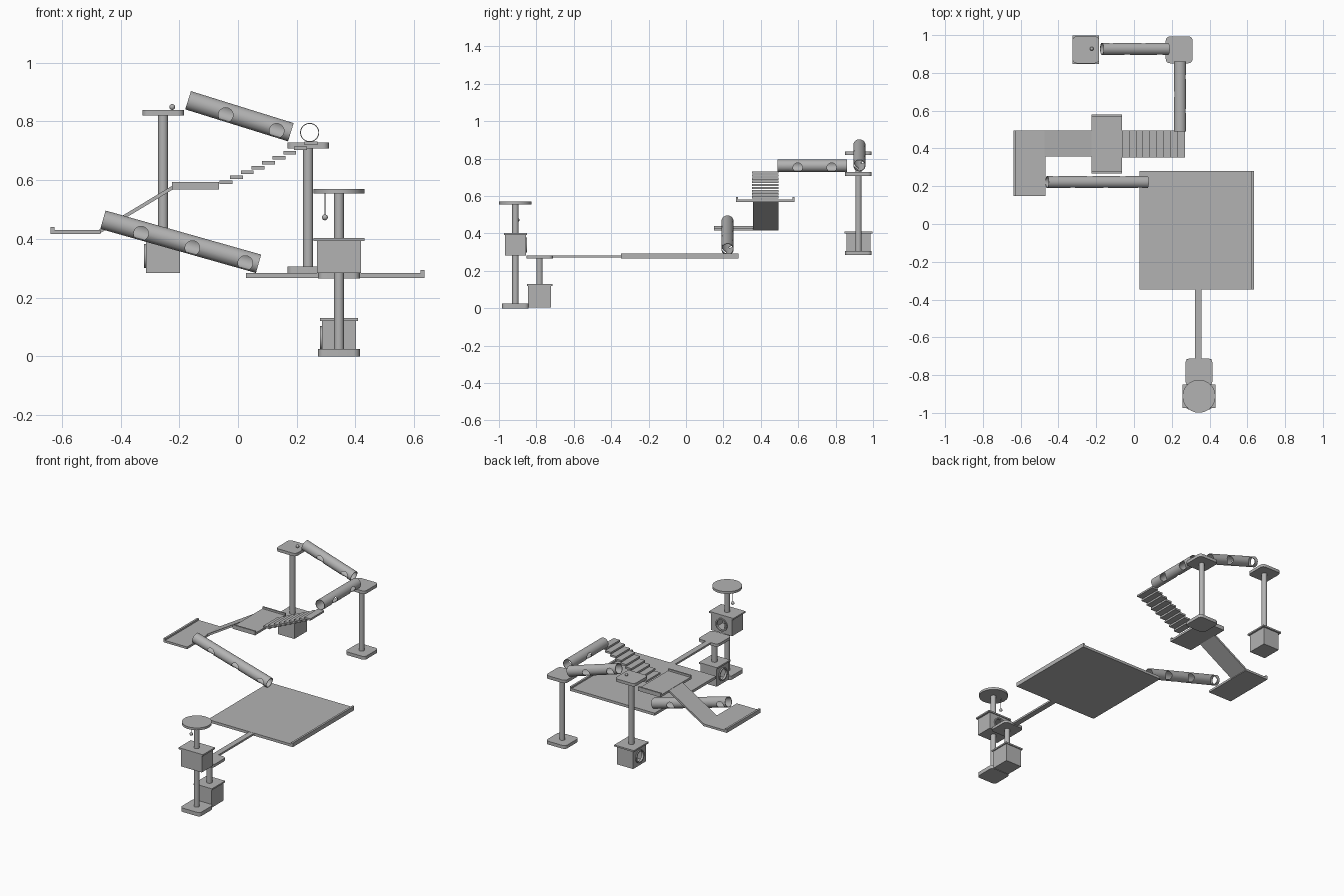
import bpy, bmesh, math
from mathutils import Vector, Matrix

if "Cube" in bpy.data.objects:
    bpy.data.objects.remove(bpy.data.objects["Cube"])

mat = bpy.data.materials.new("plain grey")
mat.diffuse_color = (0.45, 0.45, 0.45, 1)
mat.use_nodes = True
mat.node_tree.nodes["Principled BSDF"].inputs["Base Color"].default_value = mat.diffuse_color


def add(name, bm, smooth=False):
    me = bpy.data.meshes.new(name)
    bmesh.ops.recalc_face_normals(bm, faces=bm.faces)
    bm.to_mesh(me)
    bm.free()
    ob = bpy.data.objects.new(name, me)
    bpy.context.collection.objects.link(ob)
    me.materials.append(mat)
    if smooth:
        shade(ob)
    return ob


def shade(ob):
    bpy.ops.object.select_all(action='DESELECT')
    ob.select_set(True)
    bpy.context.view_layer.objects.active = ob
    bpy.ops.object.shade_smooth_by_angle(angle=math.radians(35))


def box(name, x0, x1, y0, y1, z0, z1, corner=0):
    bm = bmesh.new()
    bmesh.ops.create_cube(bm, size=1)
    for v in bm.verts:
        v.co = Vector(((x0 + x1) / 2 + v.co.x * (x1 - x0),
                       (y0 + y1) / 2 + v.co.y * (y1 - y0),
                       (z0 + z1) / 2 + v.co.z * (z1 - z0)))
    if corner:
        up = [e for e in bm.edges
              if abs(e.verts[0].co.z - e.verts[1].co.z) > 1e-4]
        bmesh.ops.bevel(bm, geom=up, offset=corner, segments=5,
                        profile=0.5, affect='EDGES')
    return add(name, bm, corner > 0)


def rod(name, a, b, r, segs=32):
    a, b = Vector(a), Vector(b)
    bm = bmesh.new()
    rot = (b - a).to_track_quat('Z', 'Y').to_matrix().to_4x4()
    bmesh.ops.create_cone(bm, cap_ends=True, segments=segs, radius1=r, radius2=r,
                          depth=(b - a).length,
                          matrix=Matrix.Translation((a + b) / 2) @ rot)
    return add(name, bm, True)


def ball(name, c, r):
    bm = bmesh.new()
    bmesh.ops.create_uvsphere(bm, u_segments=20, v_segments=12, radius=r,
                              matrix=Matrix.Translation(c))
    return add(name, bm, True)


def cut(ob, cutters):
    for c in cutters:
        m = ob.modifiers.new("cut", 'BOOLEAN')
        m.operation, m.solver, m.object = 'DIFFERENCE', 'EXACT', c
        bpy.context.view_layer.objects.active = ob
        bpy.ops.object.modifier_apply(modifier=m.name)
        bpy.data.objects.remove(c)


def ring(name, c, d, outer, inner, depth):
    c, d = Vector(c), Vector(d)
    ob = rod(name, c - d * depth / 2, c + d * depth / 2, outer)
    cut(ob, [rod("cutter", c - d * depth, c + d * depth, inner)])
    shade(ob)


def house(name, cx, cy, hx, hy, z0, z1, d, lid):
    # hollow box with a round ringed doorway on the side facing d
    ob = box(name, cx - hx, cx + hx, cy - hy, cy + hy, z0, z1)
    d = Vector(d)
    c = Vector((cx, cy, (z0 + z1) / 2))
    wall = c + d * (hx if d.x else hy)
    w = 0.008
    cut(ob, [box("cutter", cx - hx + w, cx + hx - w, cy - hy + w, cy + hy - w,
                 z0 + w, z1 - w),
             rod("cutter", wall - d * 0.02, wall + d * 0.02, 0.034)])
    ring(name + "_door_ring", wall + d * 0.001, d, 0.041, 0.033, 0.012)
    box(name + "_lid", cx - lid[0], cx + lid[0], cy - lid[1], cy + lid[1],
        z1, z1 + 0.01)


def pad(name, cx, cy, z0, z1, h=0.071):
    box(name, cx - h, cx + h, cy - h, cy + h, z0, z1, 0.022)


def tube(name, a, b, holes, side, r=0.0325):
    # thin pipe with staggered side windows; holes are (fraction, sign)
    a, b, side = Vector(a), Vector(b), Vector(side)
    axis = (b - a).normalized()
    down = axis.cross(side)
    if down.z > 0:
        down = -down
    ob = rod(name, a, b, r, 48)
    cutters = [rod("cutter", a - axis * 0.01, b + axis * 0.01, r - 0.003, 48)]
    for t, s in holes:
        c = a.lerp(b, t) + down * 0.01
        cutters.append(rod("cutter", c + side * s * 0.008,
                           c + side * s * 0.06, 0.025))
    cut(ob, cutters)
    shade(ob)


# front tower
X, Y = 0.344, -0.912
pad("front_base", X, Y, 0, 0.025)
rod("front_post", (X, Y, 0.02), (X, Y, 0.56), 0.017)
house("front_house", X, Y, 0.075, 0.056, 0.283, 0.393, (0, 1, 0), (0.087, 0.062))
rod("front_round_perch", (X, Y, 0.555), (X, Y, 0.57), 0.087, 64)
rod("toy_string", (0.296, -0.9, 0.473), (0.296, -0.9, 0.558), 0.0015, 8)
ball("hanging_toy", (0.296, -0.9, 0.473), 0.01)

# second tower, with a plank to the main deck
Y = -0.783
house("second_house", X, Y, 0.058, 0.062, 0.003, 0.12, (-1, 0, 0), (0.065, 0.068))
rod("second_post", (X, Y, 0.125), (X, Y, 0.27), 0.017)
pad("second_perch", X, Y, 0.265, 0.283)
box("plank", 0.322, 0.358, -0.72, -0.345, 0.271, 0.283)

# main deck
box("main_deck", 0.028, 0.635, -0.347, 0.28, 0.267, 0.284)
box("main_deck_lip", 0.622, 0.635, -0.347, 0.28, 0.284, 0.294)

# back left tower
X, Y = -0.255, 0.922
house("back_house", X, Y, 0.058, 0.065, 0.284, 0.4, (-1, 0, 0), (0.07, 0.075))
rod("back_left_post", (X, Y, 0.405), (X, Y, 0.825), 0.017)
pad("back_left_perch", X, Y, 0.82, 0.839)
ball("toy_ball", (-0.224, 0.928, 0.849), 0.01)

# back right tower
X = 0.239
pad("back_right_base", X, Y, 0.284, 0.305)
rod("back_right_post", (X, Y, 0.3), (X, Y, 0.71), 0.017)
pad("back_right_perch", X, Y, 0.708, 0.728)

# tubes
tube("lower_tube", (-0.46, 0.222, 0.465), (0.07, 0.222, 0.315),
     [(0.25, -1), (0.58, -1), (0.92, -1), (0.08, 1), (0.42, 1), (0.75, 1)], (0, 1, 0))
tube("upper_tube", (-0.17, 0.927, 0.872), (0.18, 0.927, 0.763),
     [(0.375, -1), (0.87, -1), (0.13, 1), (0.62, 1)], (0, 1, 0))
tube("level_tube", (0.244, 0.49, 0.762), (0.244, 0.86, 0.762),
     [(0.29, 1), (0.78, 1), (0.53, -1)], (1, 0, 0))

# stairs
for i in range(9):
    x, z = -0.041 + i * 0.0362, 0.593 + i * 0.0166
    box("stair_%d" % (i + 1), x - 0.022, x + 0.022, 0.352, 0.494,
        z - 0.006, z + 0.006)

# middle landing with raised ends
box("middle_landing", -0.225, -0.064, 0.267, 0.58, 0.568, 0.582)
for y in (0.267, 0.57):
    box("middle_landing_lip", -0.225, -0.064, y, y + 0.01, 0.582, 0.594)

# ramp: sheared box
ramp = box("ramp", -0.475, -0.222, 0.357, 0.494, 0.416, 0.43)
for v in ramp.data.vertices:
    if v.co.x > -0.3:
        v.co.z += 0.152

# low landing
box("low_landing", -0.638, -0.468, 0.149, 0.494, 0.416, 0.43)
box("low_landing_lip", -0.638, -0.625, 0.149, 0.494, 0.43, 0.441)
